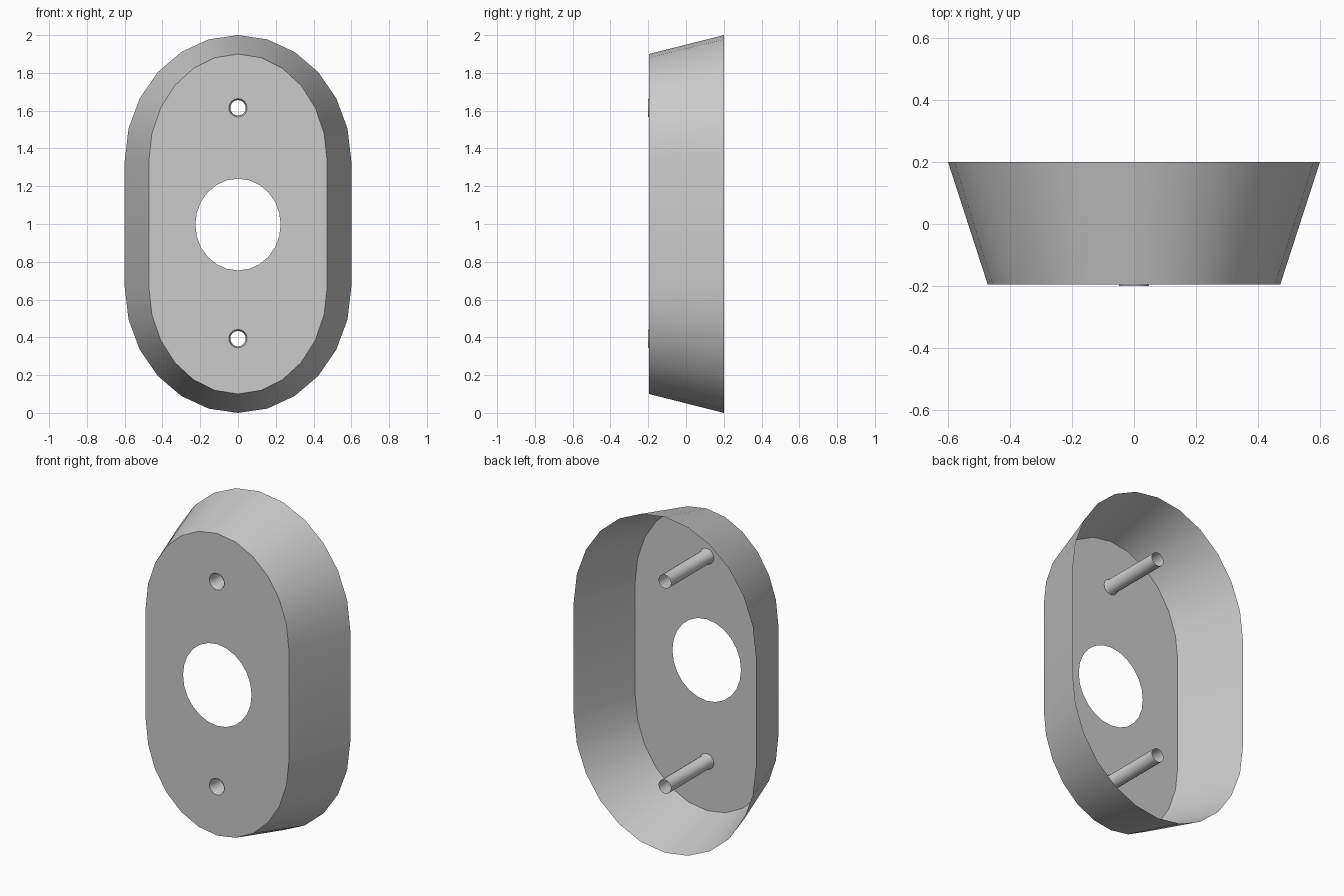
import bpy, bmesh
from math import pi, cos, sin, radians

if "Cube" in bpy.data.objects:
    bpy.data.objects.remove(bpy.data.objects["Cube"])

FRONT, BACK = -0.195, 0.2
SCREW_Z = (1.615, 0.393)


def ellipse(rx, rz, cz, y, n):
    return [(rx * cos(2 * pi * i / n), y, cz + rz * sin(2 * pi * i / n)) for i in range(n)]


def stadium(rx, rz, y):
    # two half ellipses joined by straight sides
    top = [(rx * cos(pi * i / 12), y, 1.333 + rz * sin(pi * i / 12)) for i in range(13)]
    return top + [(-x, y, 2 - z) for x, _, z in top]


def add_loop(bm, pts):
    vs = [bm.verts.new(p) for p in pts]
    return vs, [bm.edges.new((vs[i - 1], vs[i])) for i in range(len(vs))]


def bridge(bm, a, b):
    for i in range(len(a)):
        bm.faces.new((a[i - 1], a[i], b[i], b[i - 1]))


def finish(bm, name):
    me = bpy.data.meshes.new(name)
    bm.to_mesh(me)
    bm.free()
    ob = bpy.data.objects.new(name, me)
    bpy.context.collection.objects.link(ob)
    bpy.ops.object.select_all(action='DESELECT')
    ob.select_set(True)
    bpy.context.view_layer.objects.active = ob
    bpy.ops.object.shade_smooth_by_angle(angle=radians(30))
    return ob


# Cover: thin open-backed shell with a flat pierced front
bm = bmesh.new()
rim, edges = add_loop(bm, stadium(0.472, 0.567, FRONT))
for hole in [ellipse(0.226, 0.243, 0.997, FRONT, 24)] + [ellipse(0.047, 0.047, z, FRONT, 16) for z in SCREW_Z]:
    edges += add_loop(bm, hole)[1]
bmesh.ops.triangle_fill(bm, edges=edges, use_beauty=True, normal=(0, -1, 0))
back = [bm.verts.new(p) for p in stadium(0.6, 0.667, BACK)]
bridge(bm, rim, back)
bmesh.ops.recalc_face_normals(bm, faces=bm.faces)
finish(bm, "cover_plate")

# Screw tubes: hollow, slightly flared at the front
for name, z in zip(("upper_screw_tube", "lower_screw_tube"), SCREW_Z):
    bm = bmesh.new()
    rings = [[bm.verts.new(p) for p in ellipse(r, r, z, y, 16)]
             for r, y in ((0.049, -0.2), (0.041, -0.18), (0.041, BACK))]
    for a, b in zip(rings, rings[1:]):
        bridge(bm, a, b)
    bmesh.ops.recalc_face_normals(bm, faces=bm.faces)
    finish(bm, name)
